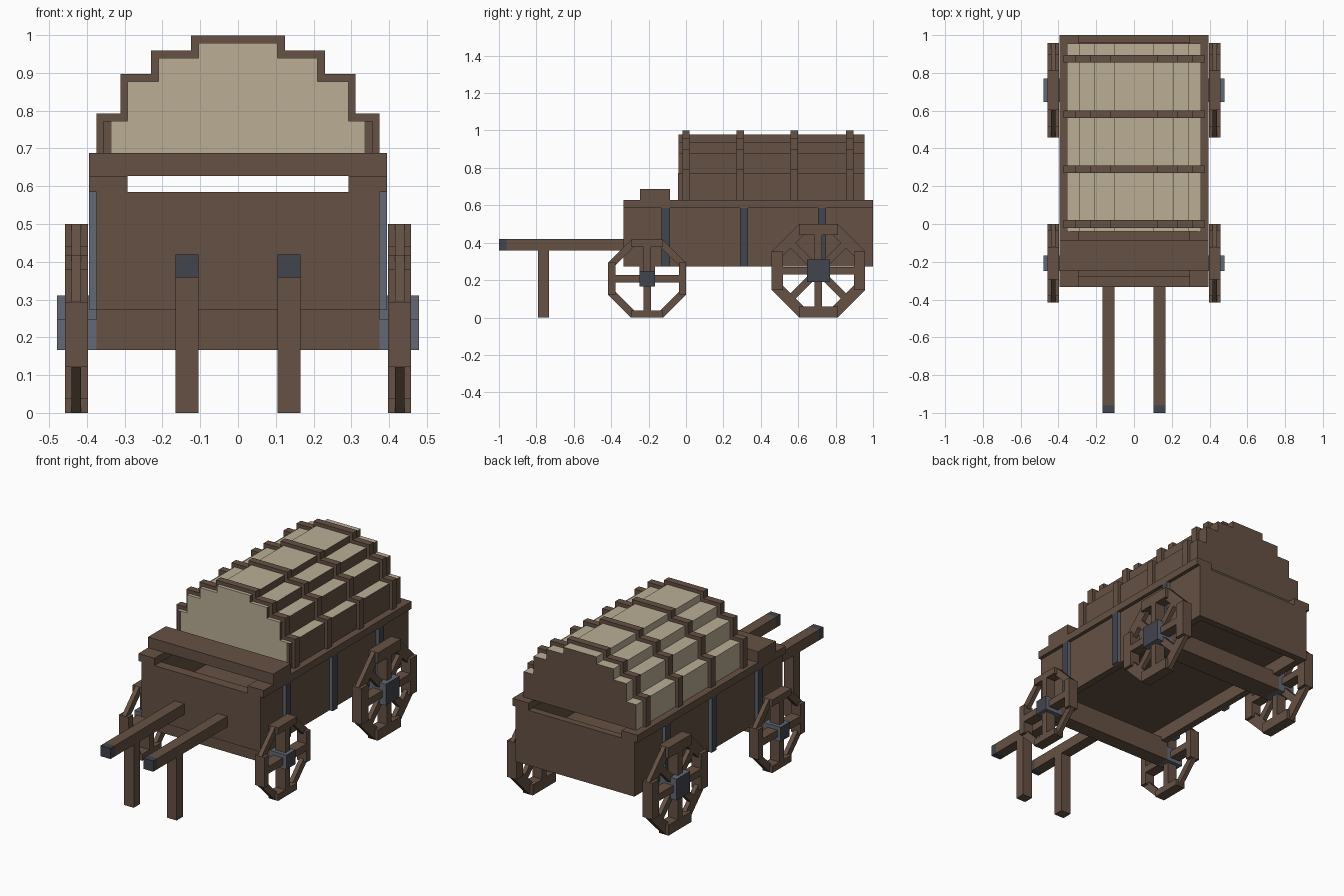
import bpy, bmesh, math
from mathutils import Matrix, Vector

if "Cube" in bpy.data.objects:
    bpy.data.objects.remove(bpy.data.objects["Cube"], do_unlink=True)


def material(name, rgb):
    m = bpy.data.materials.new(name)
    m.use_nodes = True
    m.diffuse_color = (*rgb, 1)
    bsdf = m.node_tree.nodes["Principled BSDF"]
    bsdf.inputs["Base Color"].default_value = (*rgb, 1)
    bsdf.inputs["Roughness"].default_value = 0.9
    return m


WOOD = material("brown wood", (0.130, 0.082, 0.057))
CANVAS = material("tan canvas", (0.49, 0.42, 0.30))
IRON = material("dark iron", (0.055, 0.058, 0.075))
STEEL = material("light iron", (0.125, 0.14, 0.178))


def finish(name, bm, mats, rule=None):
    bm.normal_update()
    if rule:
        for f in bm.faces:
            f.material_index = rule(f.normal)
    mesh = bpy.data.meshes.new(name)
    bm.to_mesh(mesh)
    bm.free()
    for m in mats:
        mesh.materials.append(m)
    obj = bpy.data.objects.new(name, mesh)
    bpy.context.collection.objects.link(obj)
    return obj


def add_box(bm, x, y, z, turn=Matrix.Identity(4)):
    """Box from (min, max) ranges, optionally transformed."""
    mid = Vector([(a + b) / 2 for a, b in (x, y, z)])
    size = [b - a for a, b in (x, y, z)]
    mat = Matrix.Translation(mid) @ Matrix.Diagonal((*size, 1))
    bmesh.ops.create_cube(bm, size=1, matrix=turn @ mat)


def box(name, x, y, z, mats=(WOOD,), rule=None):
    bm = bmesh.new()
    add_box(bm, x, y, z)
    return finish(name, bm, mats, rule)


def both_sides(name, x, y, z, mats=(WOOD,), rule=None):
    box("left_" + name, x, y, z, mats, rule)
    box("right_" + name, (-x[1], -x[0]), y, z, mats, rule)


def arch(steps, base):
    """Stepped outline from the right foot over the top to the left foot."""
    half, z = [], base
    for x, top in steps:
        half += [(x, z), (x, top)]
        z = top
    return half + [(-x, h) for x, h in reversed(half)]


def extrude(name, outline, y, mats, rule=None):
    """Outline in x and z, extruded along y."""
    bm = bmesh.new()
    face = bm.faces.new([bm.verts.new((x, y[0], h)) for x, h in outline])
    new = bmesh.ops.extrude_face_region(bm, geom=[face])["geom"]
    bmesh.ops.translate(bm, vec=(0, y[1] - y[0], 0),
                        verts=[v for v in new if isinstance(v, bmesh.types.BMVert)])
    bmesh.ops.recalc_face_normals(bm, faces=bm.faces)
    return finish(name, bm, mats, rule)


def iron_rule(n):
    return 0 if abs(n.x) > 0.5 else 1


# Open wagon bed, its floor set up between the walls
FRONT, BACK, BOTTOM, RIM = -0.333, 1.0, 0.272, 0.585
box("bed_floor", (-0.34, 0.34), (FRONT + 0.02, BACK - 0.02), (0.35, 0.38))
box("bed_front_wall", (-0.375, 0.375), (FRONT, -0.275), (BOTTOM, RIM))
box("bed_back_wall", (-0.375, 0.375), (0.96, BACK), (BOTTOM, RIM))
both_sides("bed_wall", (0.335, 0.375), (FRONT, BACK), (BOTTOM, RIM))
both_sides("top_rail", (0.293, 0.395), (FRONT, BACK), (RIM, 0.627))
box("seat", (-0.395, 0.395), (-0.246, -0.086), (0.627, 0.688))

# Iron straps on the bed sides
for i, y in enumerate((-0.108, 0.31, 0.727)):
    both_sides(f"strap_{i + 1}", (0.374, 0.395), (y - 0.022, y + 0.022),
               (BOTTOM, RIM), (IRON, STEEL), iron_rule)

# Stepped cover, with wooden boards on the back and left walls
COVER = [(0.355, 0.773), (0.292, 0.877), (0.211, 0.939), (0.105, 0.979)]
extrude("cover", arch(COVER, 0.627), (-0.04, 0.955), (CANVAS, WOOD),
        lambda n: 1 if n.x > 0.5 or n.y > 0.5 else 0)
both_sides("cover_post", (0.335, 0.356), (-0.043, -0.036), (0.627, 0.773))

# Hoops: stepped bands hugging the cover
HOOP = [(x + 0.019, z + 0.02) for x, z in COVER]
INNER = [(x - 0.004, z - 0.004) for x, z in COVER]
BAND = arch(HOOP, 0.627) + arch(INNER, 0.627)[::-1]
for i, y in enumerate((0, 0.29, 0.58, 0.875)):
    extrude(f"hoop_{i + 1}", BAND, (y - 0.02, y + 0.02), (WOOD,))

# Pulling shafts with iron tips and standing legs
both_sides("shaft", (0.104, 0.166), (-0.96, FRONT), (0.358, 0.419))
both_sides("shaft_tip", (0.104, 0.166), (-1.0, -0.96), (0.358, 0.419), (IRON,))
both_sides("shaft_leg", (0.104, 0.166), (-0.79, -0.733), (0, 0.358))


# Octagonal wheels: straight blocks and spokes are wide, slanted ones narrow
def wheel(name, y, radius, rim, spokes, hub, side):
    bm = bmesh.new()
    half = radius * math.tan(math.pi / 8)
    centre = Matrix.Translation((side * 0.428, y, radius))
    for i in range(8):
        turn = centre @ Matrix.Rotation(i * math.pi / 4, 4, "X")
        w = 0.0305 if i % 2 == 0 else 0.0125
        add_box(bm, (-w, w), (-half, half), (radius - rim, radius), turn)
        if i % (8 // spokes) == 0:
            add_box(bm, (-w, w), (-0.02, 0.02), (hub * 0.8, radius - rim), turn)
    finish(name, bm, (WOOD,))


for end, y, radius, rim, spokes, hub in (("front", -0.208, 0.208, 0.038, 4, 0.041),
                                         ("rear", 0.708, 0.25, 0.06, 8, 0.061)):
    for label, side in (("left", 1), ("right", -1)):
        wheel(f"{end}_{label}_wheel", y, radius, rim, spokes, hub, side)
    yr, zr = (y - hub, y + hub), (radius - hub, radius + hub)
    box(end + "_axle", (-0.375, 0.375), yr, (radius - hub, BOTTOM + 0.02))
    both_sides(end + "_hub", (0.375, 0.479), yr, zr, (IRON, STEEL), iron_rule)
